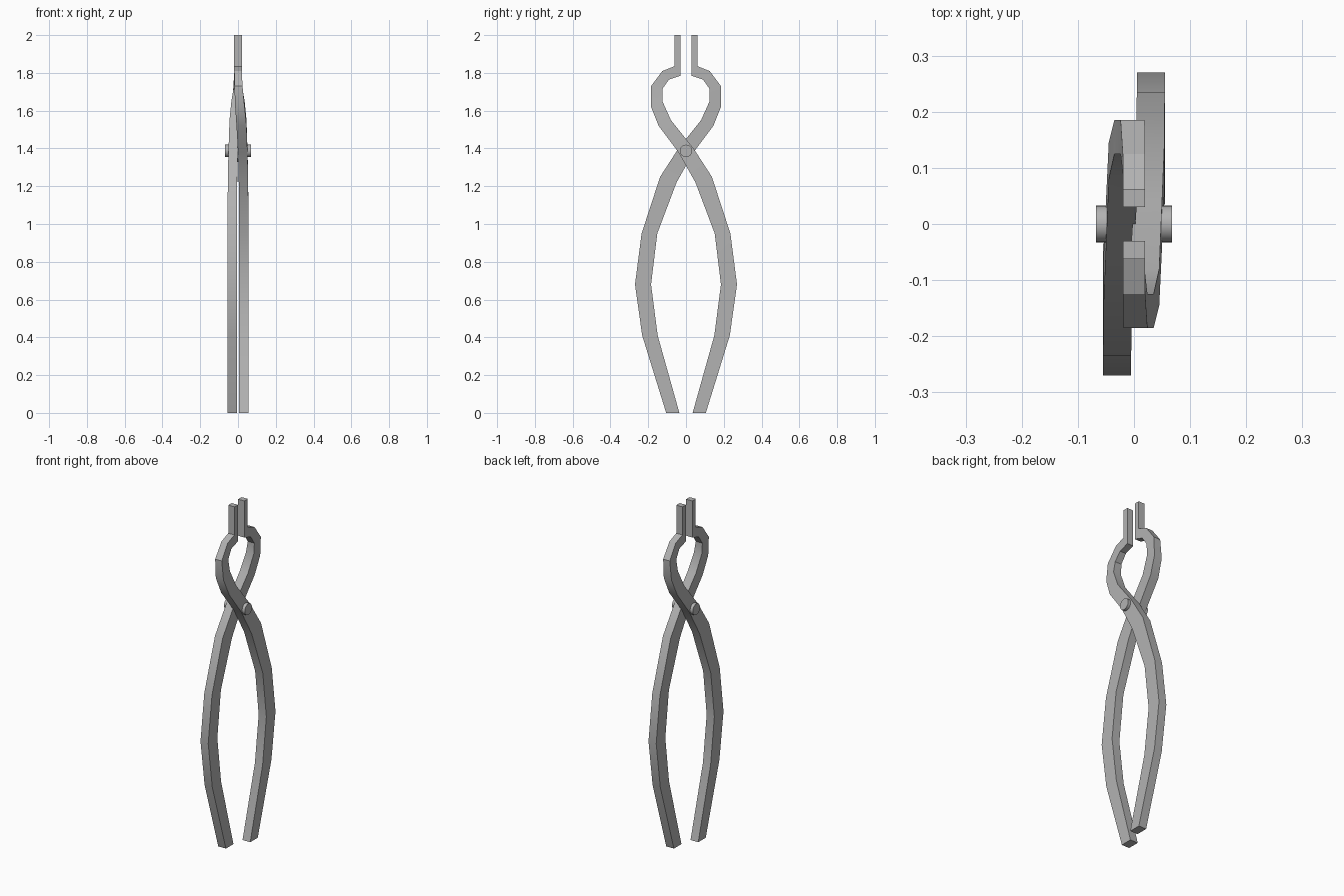
import bpy, bmesh, math

cube = bpy.data.objects.get("Cube")
if cube:
    bpy.data.objects.remove(cube, do_unlink=True)

steel = bpy.data.materials.new("grey_steel")
steel.use_nodes = True
steel.diffuse_color = (0.45, 0.45, 0.45, 1)
steel.node_tree.nodes["Principled BSDF"].inputs["Base Color"].default_value = (0.45, 0.45, 0.45, 1)


def finish(obj):
    obj.data.materials.append(steel)
    bpy.ops.object.select_all(action='DESELECT')
    obj.select_set(True)
    bpy.context.view_layer.objects.active = obj
    bpy.ops.object.shade_smooth_by_angle(angle=math.radians(30))


# Bar stations from handle end to jaw tip:
# (y, z) on the lower/left edge, (y, z) on the upper/right edge, x from, x to
STATIONS = [
    ((.035, 0), (.105, 0), .005, .055),
    ((.15, .41), (.232, .41), .005, .055),
    ((.185, .68), (.27, .68), .005, .055),
    ((.152, .95), (.235, .95), .005, .055),
    ((.05, 1.22), (.137, 1.25), .004, .054),
    ((-.04, 1.38), (.04, 1.40), 0, .05),
    ((-.145, 1.52), (-.08, 1.55), -.008, .045),
    ((-.185, 1.62), (-.125, 1.65), -.015, .035),
    ((-.185, 1.73), (-.125, 1.715), -.019, .024),
    ((-.125, 1.81), (-.09, 1.765), -.02, .02),
    ((-.062, 1.835), (-.03, 1.785), -.02, .02),
    ((-.062, 2), (-.03, 2), -.02, .02),
]


def make_arm(name, sign):
    """Rectangular bar swept through the stations; sign -1 turns it half round."""
    bm = bmesh.new()
    rings = []
    for (ya, za), (yb, zb), x0, x1 in STATIONS:
        corners = ((x0, ya, za), (x1, ya, za), (x1, yb, zb), (x0, yb, zb))
        rings.append([bm.verts.new((sign * x, sign * y, z)) for x, y, z in corners])
    for a, b in zip(rings, rings[1:]):
        for i in range(4):
            j = (i + 1) % 4
            bm.faces.new((a[i], a[j], b[j], b[i]))
    bm.faces.new(rings[0])
    bm.faces.new(rings[-1])
    bmesh.ops.recalc_face_normals(bm, faces=bm.faces)
    mesh = bpy.data.meshes.new(name)
    bm.to_mesh(mesh)
    bm.free()
    obj = bpy.data.objects.new(name, mesh)
    bpy.context.collection.objects.link(obj)
    finish(obj)


make_arm("left_arm", 1)
make_arm("right_arm", -1)

# Rivet through the crossing
bpy.ops.mesh.primitive_cylinder_add(vertices=24, radius=.033, depth=.135,
                                    location=(0, 0, 1.387),
                                    rotation=(0, math.pi / 2, 0))
rivet = bpy.context.object
rivet.name = "pivot_rivet"
finish(rivet)
